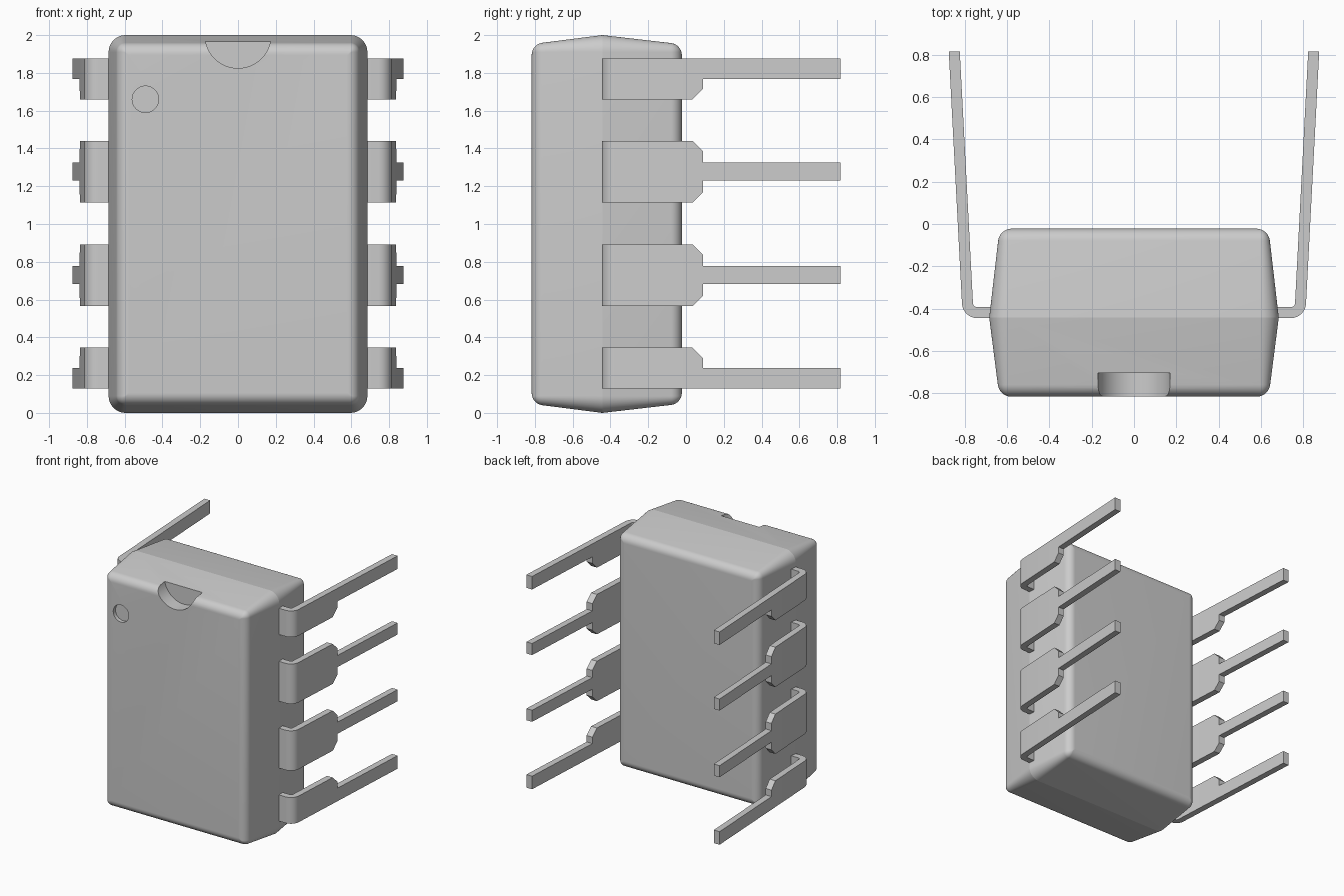
import bpy, bmesh
from math import sin, cos, pi, radians, tan

if "Cube" in bpy.data.objects:
    bpy.data.objects.remove(bpy.data.objects["Cube"])

grey = bpy.data.materials.new("light_grey")
grey.use_nodes = True
grey.diffuse_color = (0.6, 0.6, 0.6, 1)
grey.node_tree.nodes["Principled BSDF"].inputs["Base Color"].default_value = (0.6, 0.6, 0.6, 1)


def make_object(name, bm):
    bmesh.ops.recalc_face_normals(bm, faces=bm.faces[:])
    mesh = bpy.data.meshes.new(name)
    bm.to_mesh(mesh)
    bm.free()
    mesh.materials.append(grey)
    obj = bpy.data.objects.new(name, mesh)
    bpy.context.collection.objects.link(obj)
    return obj


def shade(obj, degrees):
    bpy.ops.object.select_all(action='DESELECT')
    obj.select_set(True)
    bpy.context.view_layer.objects.active = obj
    bpy.ops.object.shade_smooth_by_angle(angle=radians(degrees))


# Body: rounded-rectangle rings lofted along y, tapering away from a ridge
HALF_W, HALF_H, CORNER = 0.685, 1.0, 0.09
RIDGE_Y, FRONT_Y, BACK_Y = -0.443, -0.817, -0.022
FILLET, STEPS = 0.065, 10


def ring(bm, y, inset):
    r = max(CORNER - inset, 0.004)
    verts = []
    for q, (sx, sz) in enumerate([(1, 1), (-1, 1), (-1, -1), (1, -1)]):
        for i in range(STEPS + 1):
            a = (q + i / STEPS) * pi / 2
            x = sx * (HALF_W - inset - r) + r * cos(a)
            z = sz * (HALF_H - inset - r) + r * sin(a)
            verts.append(bm.verts.new((x, y, 1 + z)))
    return verts


def half_profile(end_y, slope):
    """Fillet stations (y, inset) from the tapered wall to the flat end."""
    s = 1 if end_y > RIDGE_Y else -1
    start = radians(slope)
    depth = abs(end_y - RIDGE_Y) - FILLET * (1 - sin(start))
    edge = depth * tan(start)
    out = []
    for i in range(STEPS + 1):
        a = start + (pi / 2 - start) * i / STEPS
        out.append((end_y - s * FILLET * (1 - sin(a)),
                    edge + FILLET * (cos(start) - cos(a))))
    return out


bm = bmesh.new()
stations = half_profile(FRONT_Y, 7.3)[::-1] + [(RIDGE_Y, 0)] + half_profile(BACK_Y, 6.6)
rings = [ring(bm, y, inset) for y, inset in stations]
for a, b in zip(rings, rings[1:]):
    for i in range(len(a)):
        j = (i + 1) % len(a)
        bm.faces.new((a[i], a[j], b[j], b[i]))
bm.faces.new(rings[0])
bm.faces.new(rings[-1])
body = make_object("body", bm)


# Recesses in the front face: end notch and round marker dimple
def cut_round(name, x, z, radius, depth):
    bpy.ops.mesh.primitive_cylinder_add(
        vertices=48, radius=radius, depth=2 * depth,
        location=(x, FRONT_Y, z), rotation=(pi / 2, 0, 0))
    cutter = bpy.context.object
    cutter.name = name
    cutter.hide_render = True
    cutter.data.materials.append(grey)
    mod = body.modifiers.new(name, 'BOOLEAN')
    mod.operation = 'DIFFERENCE'
    mod.solver = 'EXACT'
    mod.object = cutter
    bpy.context.view_layer.objects.active = body
    bpy.ops.object.modifier_apply(modifier=name)
    bpy.data.objects.remove(cutter)


cut_round("notch_cutter", 0, 2.0, 0.175, 0.113)
cut_round("dimple_cutter", -0.49, 1.66, 0.07, 0.03)
shade(body, 12)

# Pins: bent flat strips that step down to narrow legs
INNER, OUTER = 0.02, 0.072
BEND_X, BEND_Y, SPLAY = 0.742, -0.373, radians(3)


def pin(name, side, wide, narrow):
    lo, hi = wide
    nlo, nhi = narrow
    # chamfer only the sides where the strip narrows
    clo = lo + (0.055 if nlo > lo else 0)
    chi = hi - (0.055 if nhi < hi else 0)
    sections = [((0.6, BEND_Y - INNER), (0.6, BEND_Y - OUTER), lo, hi)]
    for i in range(9):
        t = -pi / 2 + (pi / 2 - SPLAY) * i / 8
        p, q = [(BEND_X + r * cos(t), BEND_Y + r * sin(t)) for r in (INNER, OUTER)]
        sections.append((p, q, lo, hi))
    for y, a, b in [(0.035, lo, hi), (0.09, clo, chi), (0.09, nlo, nhi), (0.817, nlo, nhi)]:
        run = (y - BEND_Y) * tan(SPLAY)
        p, q = [(BEND_X + r / cos(SPLAY) + run, y) for r in (INNER, OUTER)]
        sections.append((p, q, a, b))

    bm = bmesh.new()
    loops = [[bm.verts.new((side * x, y, z)) for (x, y), z in
              ((p, a), (q, a), (q, b), (p, b))] for p, q, a, b in sections]
    for k, (u, v) in enumerate(zip(loops, loops[1:])):
        step = sections[k][0] == sections[k + 1][0]
        for i in range(4):
            j = (i + 1) % 4
            moved = (u[i].co - v[i].co).length > 1e-5
            if moved and not (step and i % 2):
                bm.faces.new((u[i], u[j], v[j], v[i]))
    bm.faces.new(loops[0])
    bm.faces.new(loops[-1])
    shade(make_object(name, bm), 30)


rows = [
    ("top", (1.66, 1.875), (1.768, 1.875)),
    ("upper", (1.113, 1.44), (1.23, 1.325)),
    ("lower", (0.565, 0.892), (0.683, 0.778)),
    ("bottom", (0.13, 0.345), (0.13, 0.237)),
]
for side, label in ((1, "left"), (-1, "right")):
    for row, wide, narrow in rows:
        pin(f"{row}_{label}_pin", side, wide, narrow)
